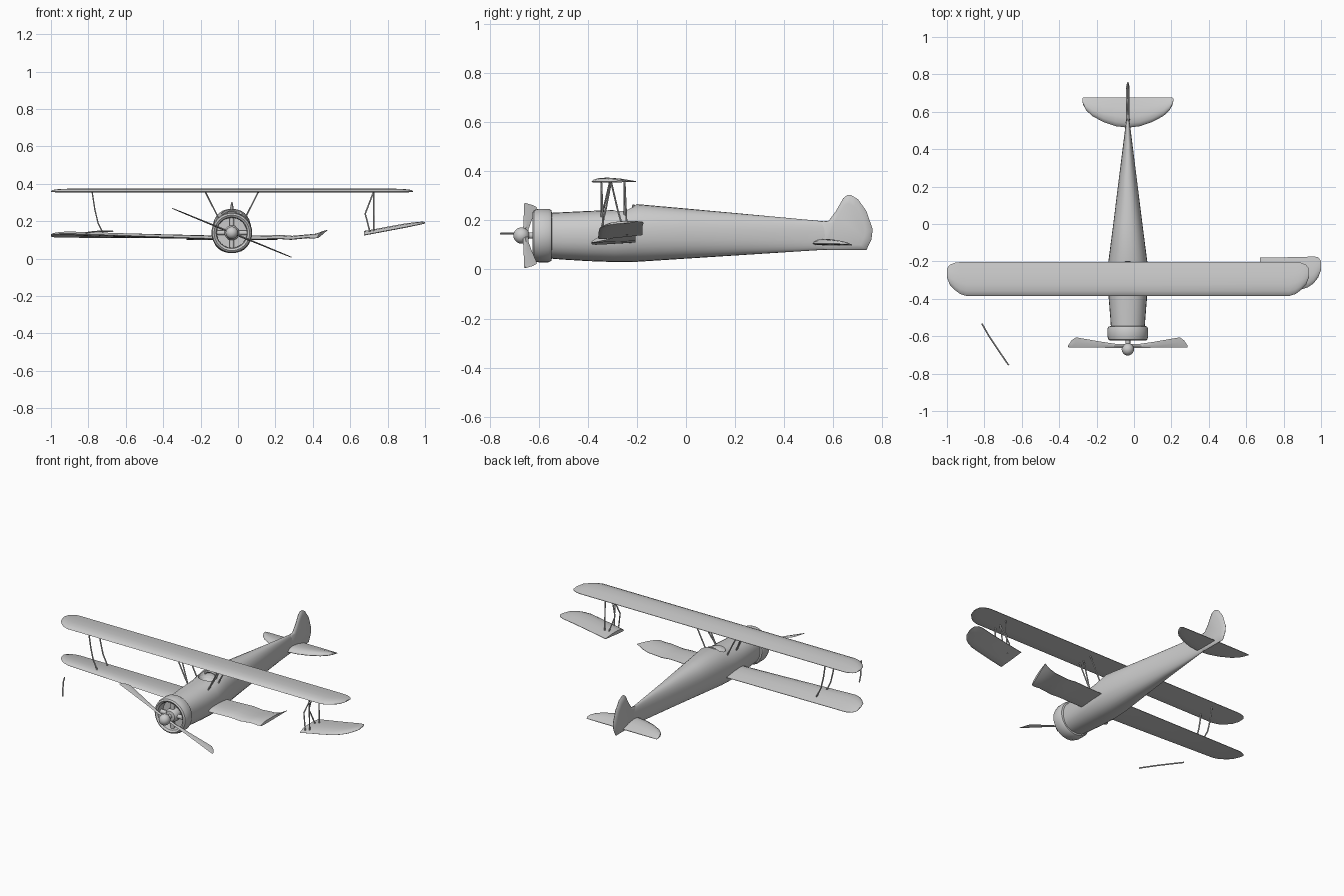
import bpy, bmesh, math
from mathutils import Vector, Matrix

if "Cube" in bpy.data.objects:
    bpy.data.objects.remove(bpy.data.objects["Cube"])

CX, CZ = -0.033, 0.138   # fuselage axis


def finish(name, bm, angle=35):
    bmesh.ops.recalc_face_normals(bm, faces=bm.faces)
    me = bpy.data.meshes.new(name)
    bm.to_mesh(me)
    bm.free()
    ob = bpy.data.objects.new(name, me)
    bpy.context.collection.objects.link(ob)
    smooth(ob, angle)
    return ob


def smooth(ob, angle=35):
    bpy.ops.object.select_all(action='DESELECT')
    ob.select_set(True)
    bpy.context.view_layer.objects.active = ob
    bpy.ops.object.shade_smooth_by_angle(angle=math.radians(angle))


def loft(name, rings, caps=True, angle=35):
    bm = bmesh.new()
    vs = [[bm.verts.new(p) for p in r] for r in rings]
    n = len(rings[0])
    for a, b in zip(vs, vs[1:]):
        for i in range(n):
            j = (i + 1) % n
            bm.faces.new((a[i], a[j], b[j], b[i]))
    if caps:
        bm.faces.new(vs[0])
        bm.faces.new(vs[-1])
    return finish(name, bm, angle)


def lathe(name, prof, n=32):
    # closed (radius, y) profile spun about the fuselage axis
    rings = [[(CX + r * math.cos(2 * math.pi * k / n), y, CZ + r * math.sin(2 * math.pi * k / n))
              for k in range(n)] for r, y in prof]
    return loft(name, rings, caps=False)


FOIL = [(0, 0), (.04, .4), (.15, .85), (.35, 1), (.65, .75), (1, .08),
        (1, -.08), (.65, -.2), (.3, -.3), (.1, -.3), (.03, -.2)]


def wing(name, stations):
    # station: leading point, trailing point, thickness
    rings = []
    for le, te, t in stations:
        le, te = Vector(le), Vector(te)
        rings.append([le.lerp(te, f) + Vector((0, 0, h * t)) for f, h in FOIL])
    return loft(name, rings)


def tube(name, pts, r=0.004):
    cu = bpy.data.curves.new(name, 'CURVE')
    cu.dimensions = '3D'
    cu.bevel_depth, cu.bevel_resolution, cu.use_fill_caps = r, 1, True
    sp = cu.splines.new('POLY')
    sp.points.add(len(pts) - 1)
    for p, c in zip(sp.points, pts):
        p.co = (*c, 1)
    ob = bpy.data.objects.new(name, cu)
    bpy.context.collection.objects.link(ob)
    bpy.ops.object.select_all(action='DESELECT')
    ob.select_set(True)
    bpy.context.view_layer.objects.active = ob
    bpy.ops.object.convert(target='MESH')
    smooth(bpy.context.object)


# Fuselage: y, half width, bottom, top
body = []
for y, w, zb, zt in [(-.56, .090, .045, .230), (-.50, .094, .040, .233), (-.40, .102, .034, .238),
                     (-.29, .105, .030, .242), (-.20, .104, .031, .266), (.0, .078, .044, .248),
                     (.25, .047, .060, .225), (.53, .012, .078, .199), (.62, .007, .082, .190)]:
    ring = []
    for k in range(28):
        a = 2 * math.pi * k / 28
        c, s = math.cos(a), math.sin(a)
        e = 0.88
        ring.append((CX + w * math.copysign(abs(c) ** e, c), y,
                     (zb + zt) / 2 + (zt - zb) / 2 * math.copysign(abs(s) ** e, s)))
    body.append(ring)
fuselage = loft("fuselage", body)

# Cockpit opening
bpy.ops.mesh.primitive_uv_sphere_add(segments=24, ring_count=12, location=(CX, -.25, .262))
cut = bpy.context.object
cut.name = "cockpit_cutter"
cut.scale = (.06, .05, .065)
cut.hide_render = True
cut.hide_set(True)
mod = fuselage.modifiers.new("cockpit", 'BOOLEAN')
mod.operation, mod.object, mod.solver = 'DIFFERENCE', cut, 'EXACT'

# Headrest rim behind the cockpit
tube("headrest", [(CX + .048 * math.cos(a), -.213, .222 + .036 * math.sin(a))
                  for a in [math.pi * k / 10 for k in range(11)]], .007)

# Engine cowl ring, firewall, crankcase and cylinders
lathe("cowl", [(.088, -.545), (.103, -.548), (.109, -.56), (.109, -.60), (.104, -.618), (.095, -.624),
               (.084, -.616), (.080, -.60), (.080, -.57), (.001, -.568)])
lathe("crankcase", [(.04, -.565), (.04, -.60), (.030, -.615), (.013, -.618), (.013, -.66)], 20)
for k in range(4):
    a = k * math.pi / 2
    bpy.ops.mesh.primitive_cylinder_add(
        vertices=14, radius=.013, depth=.06,
        location=(CX + .053 * math.cos(a), -.59, CZ + .053 * math.sin(a)),
        rotation=(0, math.pi / 2 - a, 0))
    bpy.context.object.name = "engine_cylinder"
    smooth(bpy.context.object)

# Spinner
bpy.ops.mesh.primitive_uv_sphere_add(segments=24, ring_count=14, radius=.033, location=(CX, -.67, CZ))
bpy.context.object.name = "spinner"
smooth(bpy.context.object, 60)

# Propeller blades: distance along blade, front y, back y, half thickness
for s in (1, -1):
    rings = []
    for r, y0, y1, t in [(.015, -.664, -.642, .005), (.06, -.664, -.642, .005), (.15, -.661, -.630, .004),
                         (.30, -.660, -.606, .003), (.325, -.660, -.622, .0025), (.344, -.659, -.648, .002)]:
        ym = (y0 + y1) / 2
        rings.append([(r, y0, 0), (r, ym, t), (r, y1, 0), (r, ym, -t)])
    b = loft("propeller_blade", rings)
    ang = math.radians(22.3) + (math.pi if s < 0 else 0)
    b.data.transform(Matrix.Translation((CX, 0, CZ)) @ Matrix.Rotation(ang, 4, 'Y'))

# Upper wing with clipped round tips: x, leading y, trailing y, thickness
Z = .358
wing("upper_wing", [((x, l, Z), (x, t, Z), h) for x, l, t, h in [
    (-1.0, -.285, -.237, .004), (-.985, -.325, -.218, .010), (-.955, -.355, -.206, .014),
    (-.93, -.374, -.204, .015), (-.895, -.385, -.204, .016), (-.03, -.385, -.204, .016),
    (.83, -.385, -.204, .016), (.865, -.374, -.204, .015), (.89, -.355, -.206, .014),
    (.92, -.325, -.218, .010), (.935, -.285, -.237, .004)]])

# Lower left wing, twisted towards the tip
wing("lower_left_wing", [((x, l, zl), (x, t, zt), h) for x, l, t, zl, zt, h in [
    (-.06, -.385, -.204, .105, .108, .016), (-.40, -.385, -.204, .116, .110, .016),
    (-.70, -.385, -.204, .127, .112, .016), (-.895, -.385, -.204, .134, .113, .016),
    (-.93, -.374, -.204, .134, .113, .015), (-.955, -.355, -.206, .133, .113, .014),
    (-.985, -.325, -.218, .131, .115, .010), (-1.0, -.285, -.237, .128, .118, .004)]])

# Lower right wing stub, buckled: leading x, leading z, trailing x, trailing z
wing("broken_wing_stub", [((xl, -.385, zl), (xt, -.205, zt), .015) for xl, zl, xt, zt in [
    (-.03, .104, -.03, .108), (.15, .106, .16, .114), (.22, .108, .25, .118), (.28, .104, .31, .112),
    (.33, .109, .36, .116), (.37, .113, .40, .118), (.40, .110, .44, .130), (.425, .112, .478, .152)]])

# Detached lower right wing tip, hanging tilted
wing("detached_wing_tip", [((x, l, .126 + .19 * (x - .67)), (x, t, .140 + .17 * (x - .67)), h)
                           for x, l, t, h in [
    (.675, -.358, -.178, .016), (.80, -.356, -.178, .016), (.89, -.352, -.177, .016),
    (.93, -.338, -.175, .014), (.96, -.318, -.173, .012), (.985, -.285, -.178, .009),
    (1.0, -.245, -.198, .004)]])

# Cabane struts between fuselage and upper wing
for s in (-1, 1):
    for top, bot in ((-.345, -.345), (-.31, -.345), (-.25, -.25)):
        tube("cabane_strut", [(CX + s * .142, top, .357), (CX + s * .065, bot, .205)])

# Outer struts: bent on the left, kinked and straight on the right
for y in (-.345, -.25):
    tube("left_wing_strut", [(-.78, y, .357), (-.765, y, .26), (-.748, y, .19), (-.718, y, .13)])
    tube("right_wing_strut", [(.727, y, .357), (.725, y + .01, .14)])
for y in (-.35, -.25):
    tube("kinked_strut", [(.725, -.305, .357), (.68, (y - .305) / 2, .24), (.705, y, .145)])

# Loose broken strut
tube("loose_strut", [(-.813, -.533, .138), (-.775, -.60, .144), (-.725, -.675, .147), (-.67, -.755, .146)])

# Tail fin and rudder: side outline (y, z)
outline = [(.54, .195), (.58, .197), (.61, .237), (.64, .290), (.655, .302), (.67, .304), (.70, .286), (.735, .237),
           (.76, .163), (.755, .122), (.735, .08), (.54, .08)]
mid = Vector((.64, .16))
rings = []
for x, f in ((-.010, .75), (-.004, .97), (0, 1), (.004, .97), (.010, .75)):
    rings.append([(CX + x, *mid.lerp(Vector(p), f)) for p in outline])
loft("tail_fin", rings, angle=50)

# Tailplane
half = [(0, .515, .020), (.065, .523, .020), (.13, .545, .019), (.19, .577, .016), (.222, .607, .012),
        (.238, .635, .008), (.243, .655, .004)]
st = [(-x, l, t) for x, l, t in reversed(half[1:])] + half
wing("tailplane", [((CX + x, l, .106), (CX + x, .676 - (.006 if abs(x) > .24 else 0), .100), t)
                   for x, l, t in st])
